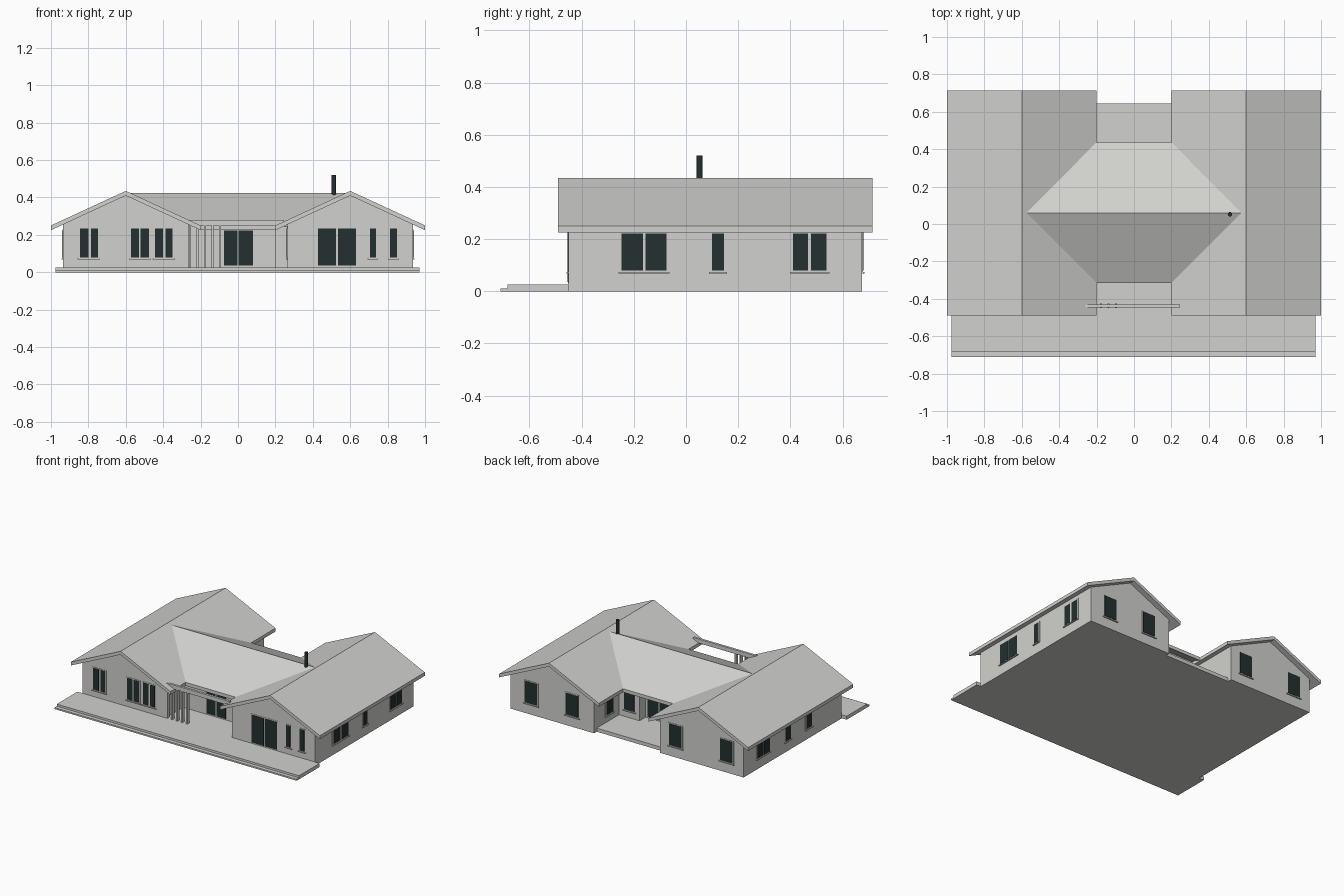
import bpy
import bmesh

cube = bpy.data.objects.get("Cube")
if cube:
    bpy.data.objects.remove(cube, do_unlink=True)


def material(name, colour):
    mat = bpy.data.materials.new(name)
    mat.use_nodes = True
    mat.diffuse_color = colour
    mat.node_tree.nodes["Principled BSDF"].inputs["Base Color"].default_value = colour
    return mat


PLASTER = material("pale grey", (0.64, 0.64, 0.62, 1))
GLASS = material("dark glass", (0.017, 0.029, 0.029, 1))


def finish(name, bm, mat):
    bmesh.ops.recalc_face_normals(bm, faces=bm.faces)
    mesh = bpy.data.meshes.new(name)
    bm.to_mesh(mesh)
    bm.free()
    mesh.materials.append(mat)
    obj = bpy.data.objects.new(name, mesh)
    bpy.context.collection.objects.link(obj)
    return obj


def prism(name, profile, axis, start, end, mat=PLASTER):
    """Extrude a closed (horizontal, z) profile along the x or y axis."""
    bm = bmesh.new()
    rings = []
    for d in (start, end):
        rings.append([bm.verts.new((d, u, z) if axis == "x" else (u, d, z))
                      for u, z in profile])
    first, second = rings
    bm.faces.new(first)
    bm.faces.new(second)
    for i in range(len(profile)):
        j = (i + 1) % len(profile)
        bm.faces.new((first[i], first[j], second[j], second[i]))
    return finish(name, bm, mat)


def box(name, x, y, z, mat=PLASTER):
    profile = [(x[0], z[0]), (x[1], z[0]), (x[1], z[1]), (x[0], z[1])]
    return prism(name, profile, "y", y[0], y[1], mat)


def window(name, axis, wall, out, panes, bottom=0.08, top=0.235):
    """Frame, glass panes and sill on a wall; out is the facing sign."""
    def plate(part, u, z, depth, mat):
        d = sorted((wall - out * 0.01, wall + out * depth))
        if axis == "x":
            box(part, d, u, z, mat)
        else:
            box(part, u, d, z, mat)

    left, right = panes[0][0], panes[-1][1]
    plate(name + "_frame", (left - 0.008, right + 0.008),
          (bottom - 0.006, top + 0.006), 0.003, PLASTER)
    for pane in panes:
        plate(name + "_glass", pane, (bottom, top), 0.005, GLASS)
    if bottom > 0.05:
        plate(name + "_sill", (left - 0.012, right + 0.012),
              (bottom - 0.011, bottom - 0.006), 0.009, PLASTER)


# Roof dimensions
RIDGE, EAVE, THICK = 0.435, 0.25, 0.025
SLOPE = (RIDGE - EAVE) / 0.4
INNER, OUTER, FRONT, BACK = 0.265, 0.935, -0.45, 0.675

# Two gabled wings with chevron roof slabs
for side, label in ((1, "left"), (-1, "right")):
    def under(x):
        return RIDGE - THICK - SLOPE * abs(x - 0.6)
    walls = [(INNER, 0), (OUTER, 0), (OUTER, under(OUTER)),
             (0.6, under(0.6)), (INNER, under(INNER))]
    prism(label + "_wing_walls", [(side * x, z) for x, z in walls], "y", FRONT, BACK)
    top = [(0.2, EAVE), (0.6, RIDGE), (1, EAVE)]
    slab = top + [(x, z - THICK) for x, z in reversed(top)]
    prism(label + "_wing_roof", [(side * x, z) for x, z in slab], "y", -0.49, 0.715)

# Central hall, with a bay at the back
MID, MID_RIDGE = 0.06, 0.423


def hall(name, x, front, back):
    def under(y):
        return MID_RIDGE - THICK - SLOPE * abs(y - MID)
    prism(name, [(front, 0), (back, 0), (back, under(back)),
                 (MID, under(MID)), (front, under(front))], "x", *x)


hall("hall_walls", (-0.27, 0.27), -0.25, 0.32)
hall("hall_back_bay", (0.1, 0.27), MID, 0.39)
hall("hall_front_pier", (0.2, 0.27), -0.27, MID)

# Central roof running into the wing roofs along the valleys
bm = bmesh.new()
outline = [(-0.2, -0.315, EAVE), (0.2, -0.315, EAVE), (0.575, MID, MID_RIDGE),
           (0.2, 0.437, EAVE), (-0.2, 0.437, EAVE), (-0.575, MID, MID_RIDGE)]
upper = [bm.verts.new(p) for p in outline]
lower = [bm.verts.new((x, y, z - THICK)) for x, y, z in outline]
for ring in (upper, lower):
    bm.faces.new((ring[0], ring[1], ring[2], ring[5]))
    bm.faces.new((ring[2], ring[3], ring[4], ring[5]))
for i in range(len(outline)):
    j = (i + 1) % len(outline)
    bm.faces.new((upper[i], upper[j], lower[j], lower[i]))
finish("hall_roof", bm, PLASTER)

# Patio floor, terrace and step
box("patio_floor", (-0.27, 0.27), (FRONT, 0.645), (0, 0.026))
box("front_terrace", (-0.975, 0.97), (-0.685, FRONT), (0, 0.026))
box("front_step", (-0.975, 0.97), (-0.712, -0.685), (0, 0.011))

# Pergola beam and slats
box("pergola_beam", (-0.26, 0.245), (-0.447, -0.43), (0.25, 0.28))
for i in range(5):
    x = -0.257 + i * 0.04
    box("pergola_slat", (x - 0.005, x + 0.005), (-0.45, -0.425), (0.02, 0.255))

# Chimney pipe
bm = bmesh.new()
bmesh.ops.create_cone(bm, cap_ends=True, segments=16, radius1=0.012, radius2=0.012, depth=0.2)
bmesh.ops.translate(bm, verts=bm.verts, vec=(0.513, 0.052, 0.42))
finish("chimney", bm, GLASS)

# Front windows and doors
for panes in ([(-0.845, -0.80), (-0.786, -0.749)],
              [(-0.572, -0.53), (-0.52, -0.476)],
              [(-0.444, -0.40), (-0.387, -0.35)],
              [(0.705, 0.737)], [(0.813, 0.85)]):
    window("front_window", "y", FRONT, -1, panes)
window("terrace_door", "y", FRONT, -1, [(0.428, 0.524), (0.534, 0.63)], 0.035)
window("hall_door", "y", -0.25, -1, [(-0.075, -0.004), (0.004, 0.08)], 0.035, 0.222)

# Side windows
for panes in ([(-0.247, -0.165), (-0.155, -0.075)], [(0.1, 0.145)],
              [(0.41, 0.467), (0.48, 0.538)]):
    window("left_window", "x", OUTER, 1, panes, 0.08, 0.222)
for panes in ([(0.38, 0.445), (0.455, 0.52)], [(0.14, 0.2)], [(-0.1, -0.04)]):
    window("right_window", "x", -OUTER, -1, panes, 0.08, 0.222)

# Back windows
for x in (-0.8, -0.39, 0.44, 0.77):
    window("back_window", "y", BACK, 1, [(x - 0.05, x + 0.05)])
window("bay_window", "y", 0.39, 1, [(0.14, 0.22)], 0.08, 0.215)
window("hall_back_door", "y", 0.32, 1, [(-0.1, -0.015), (-0.005, 0.08)], 0.035, 0.215)

# Courtyard windows on the inner wing wall
for y in (-0.37, 0.5):
    window("courtyard_window", "x", INNER, -1, [(y - 0.04, y + 0.04)])
